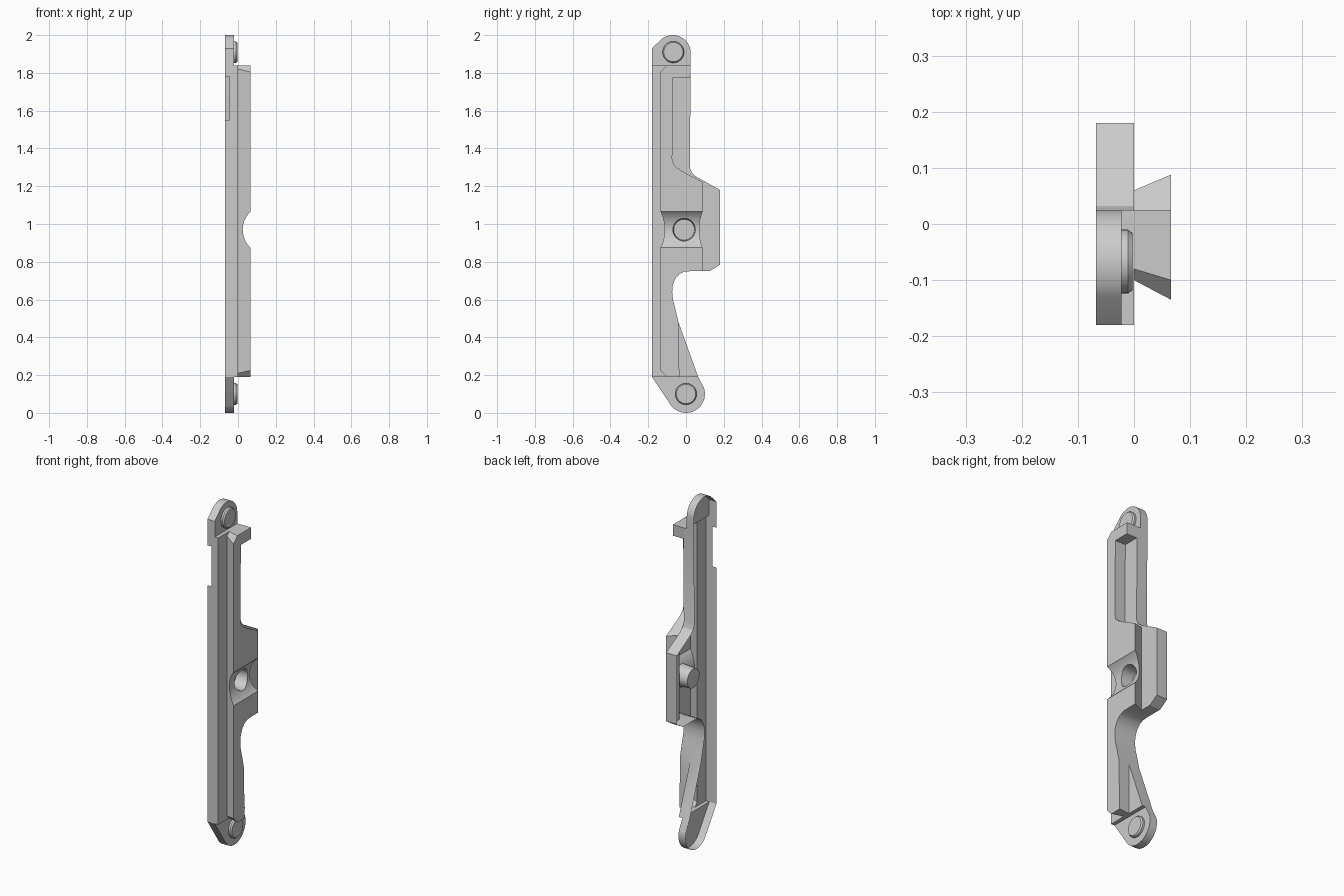
import bpy, bmesh, math
from mathutils import Matrix

if "Cube" in bpy.data.objects:
    bpy.data.objects.remove(bpy.data.objects["Cube"])

BACK, FACE, FRONT, TAB = -0.068, 0.0, 0.066, -0.022


def add_object(name, bm):
    bmesh.ops.recalc_face_normals(bm, faces=bm.faces[:])
    mesh = bpy.data.meshes.new(name)
    bm.to_mesh(mesh)
    bm.free()
    obj = bpy.data.objects.new(name, mesh)
    bpy.context.collection.objects.link(obj)
    return obj


def loft(name, x0, x1, base, top=None):
    """Solid between a (y, z) outline at x0 and a matching one at x1."""
    bm = bmesh.new()
    a = [bm.verts.new((x0, y, z)) for y, z in base]
    b = [bm.verts.new((x1, y, z)) for y, z in (top or base)]
    bm.faces.new(a)
    bm.faces.new(b[::-1])
    for i in range(len(a)):
        j = (i + 1) % len(a)
        bm.faces.new((a[i], a[j], b[j], b[i]))
    return add_object(name, bm)


def arc(cy, cz, r, start, end, n):
    return [(cy + r * math.cos(math.radians(start + (end - start) * i / n)),
             cz + r * math.sin(math.radians(start + (end - start) * i / n)))
            for i in range(n + 1)]


def disc(cy, cz, r):
    return arc(cy, cz, r, 0, 360, 32)[:-1]


def combine(target, other, operation):
    mod = target.modifiers.new("cut", 'BOOLEAN')
    mod.operation, mod.solver, mod.object = operation, 'EXACT', other
    bpy.context.view_layer.objects.active = target
    bpy.ops.object.modifier_apply(modifier=mod.name)
    bpy.data.objects.remove(other)


def smooth(obj):
    bpy.ops.object.select_all(action='DESELECT')
    obj.select_set(True)
    bpy.context.view_layer.objects.active = obj
    bpy.ops.object.shade_smooth_by_angle(angle=math.radians(25))


# Main plate outline, with the lower scoop shared by the rib
scoop = [(-0.04, 0.48), (-0.056, 0.55), (-0.069, 0.60), (-0.073, 0.64), (-0.07, 0.675),
         (-0.057, 0.71), (-0.035, 0.735), (-0.01, 0.747), (0.02, 0.75)]
plate = loft("latch_plate", BACK, FACE,
             [(-0.18, 0.19), (0.065, 0.19)] + scoop +
             [(0.125, 0.75), (0.18, 0.785), (0.18, 1.18), (0.055, 1.25), (0.032, 1.27),
              (0.02, 1.30), (0.025, 1.84), (-0.18, 1.84)])

# Undercut rib, wider at its outer face
bend = [(0.0, 1.268), (-0.045, 1.295), (-0.065, 1.315), (-0.073, 1.345), (-0.068, 1.775),
        (0.022, 1.775), (0.025, 1.84)]
rib_base = [(-0.10, 0.21), (-0.08, 0.19), (-0.04, 0.19)] + scoop + \
           [(0.06, 0.75), (0.06, 1.235)] + bend + [(-0.08, 1.84), (-0.10, 1.82)]
rib_top = [(-0.135, 0.225), (-0.10, 0.19), (-0.035, 0.19)] + scoop + \
          [(0.088, 0.75), (0.088, 1.222)] + bend + [(-0.10, 1.84), (-0.135, 1.805)]
combine(plate, loft("rib", FACE, FRONT, rib_base, rib_top), 'UNION')

# Thin rounded end tabs
upper = [(-0.18, 1.78), (0.02, 1.78), (0.025, 1.84)] + \
        arc(-0.07, 1.905, 0.095, 0, 128, 20) + [(-0.18, 1.93)]
lower = [(-0.18, 0.25), (-0.18, 0.19)] + arc(0, 0.1, 0.1, 219, 379, 24) + \
        [(0.065, 0.19), (0.043, 0.25)]
combine(plate, loft("upper_tab", BACK, TAB, upper), 'UNION')
combine(plate, loft("lower_tab", BACK, TAB, lower), 'UNION')

# Round saddle across the rib and the pit in its middle
bm = bmesh.new()
bmesh.ops.create_cone(bm, cap_ends=True, segments=64, radius1=0.131, radius2=0.131, depth=0.6,
                      matrix=Matrix.Translation((0.156, 0, 0.97)) @ Matrix.Rotation(math.pi / 2, 4, 'X'))
combine(plate, add_object("saddle_cutter", bm), 'DIFFERENCE')
combine(plate, loft("pit_cutter", -0.04, 0.08, disc(-0.01, 0.97, 0.055), disc(-0.01, 0.97, 0.063)),
        'DIFFERENCE')

# Side notch in the long edge
combine(plate, loft("notch_cutter", -0.1, -0.044,
                    [(-0.3, 1.55), (-0.16, 1.55), (-0.16, 1.78), (-0.3, 1.78)]), 'DIFFERENCE')

# Open the hollow back and the notch into the shell
bm = bmesh.new()
bm.from_mesh(plate.data)
bm.normal_update()
gone = []
for f in bm.faces:
    c = f.calc_center_median()
    is_back = f.normal.x < -0.9 and c.x < -0.04
    in_notch = c.x < -0.04 and -0.179 < c.y < -0.155 and 1.54 < c.z < 1.79
    if is_back or in_notch:
        gone.append(f)
bmesh.ops.delete(bm, geom=gone, context='FACES')
bm.to_mesh(plate.data)
bm.free()
smooth(plate)

# Round studs on the tabs, with a bevelled cap
for name, y, z in (("upper_stud", -0.067, 1.91), ("lower_stud", 0.0, 0.1)):
    bm = bmesh.new()
    rings = [[bm.verts.new((x, py, pz)) for py, pz in disc(y, z, r)]
             for x, r in ((TAB, 0.057), (-0.011, 0.057), (-0.003, 0.051))]
    for a, b in zip(rings, rings[1:]):
        for i in range(32):
            j = (i + 1) % 32
            bm.faces.new((a[i], a[j], b[j], b[i]))
    bm.faces.new(rings[0][::-1])
    bm.faces.new(rings[-1])
    smooth(add_object(name, bm))
